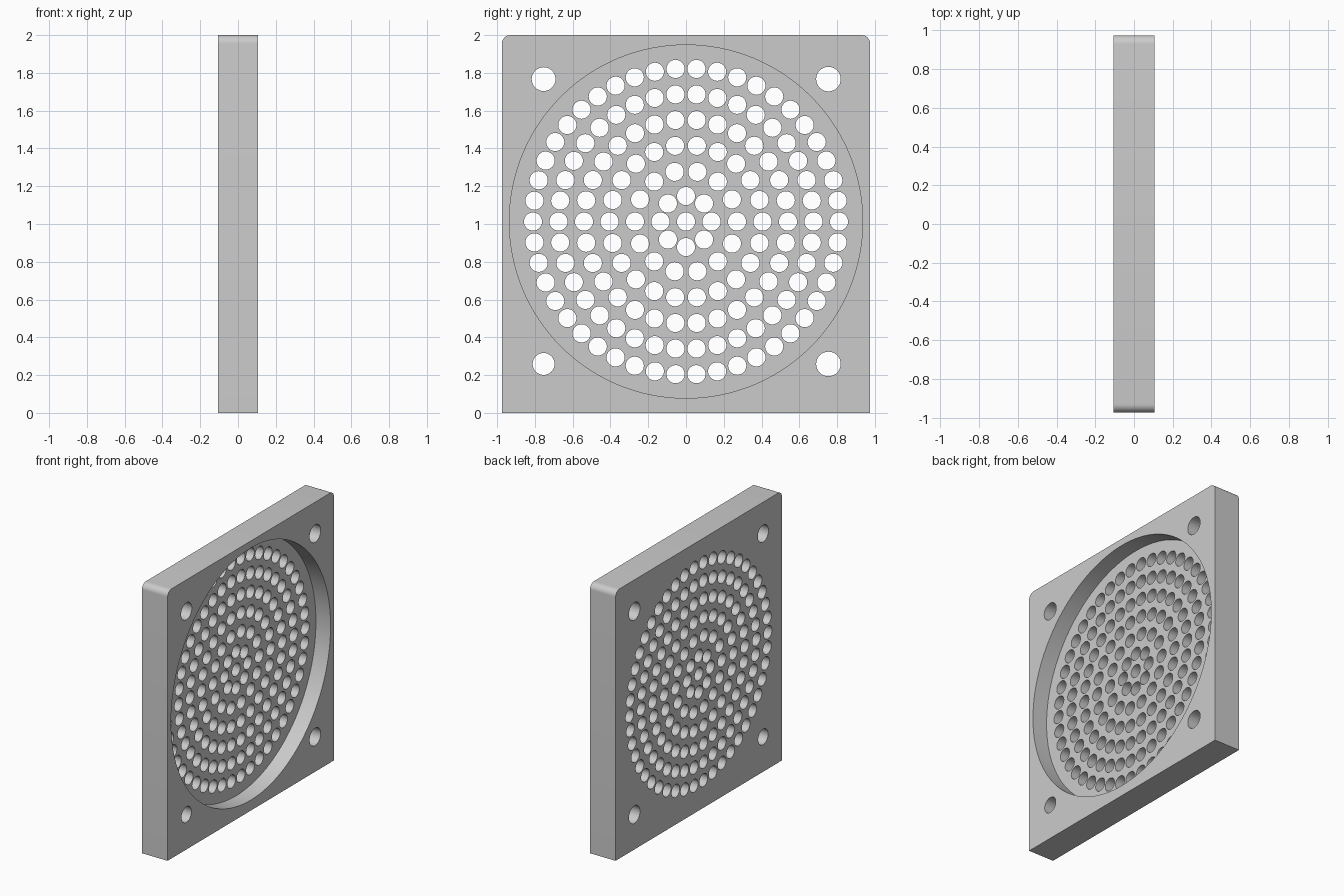
import bpy, bmesh, math
from mathutils import Matrix, Vector

cube = bpy.data.objects.get("Cube")
if cube:
    bpy.data.objects.remove(cube, do_unlink=True)

HALF_T, HALF_W, HEIGHT = 0.105, 0.975, 2.0
CORNER = 0.045
CENTRE_Z = 1.013
RECESS_R, RECESS_DEPTH = 0.935, 0.12
HOLE_R, RING_STEP = 0.048, 0.135
MOUNT = 0.754

grey = bpy.data.materials.new("light grey")
grey.use_nodes = True
grey.diffuse_color = (0.6, 0.6, 0.6, 1)
grey.node_tree.nodes["Principled BSDF"].inputs["Base Color"].default_value = (0.6, 0.6, 0.6, 1)


def finish(name, bm):
    bmesh.ops.recalc_face_normals(bm, faces=bm.faces)
    mesh = bpy.data.meshes.new(name)
    bm.to_mesh(mesh)
    bm.free()
    mesh.materials.append(grey)
    obj = bpy.data.objects.new(name, mesh)
    bpy.context.collection.objects.link(obj)
    return obj


def add_cylinder(bm, x0, x1, y, z, radius, segments):
    """Closed cylinder along x."""
    place = Matrix.Translation(((x0 + x1) / 2, y, z)) @ Matrix.Rotation(math.pi / 2, 4, 'Y')
    bmesh.ops.create_cone(bm, cap_ends=True, segments=segments, radius1=radius,
                          radius2=radius, depth=x1 - x0, matrix=place)


# Plate: square lower corners, rounded upper corners
profile = [(-HALF_W, 0), (HALF_W, 0)]
for side, start in ((1, 0), (-1, 90)):
    for i in range(9):
        a = math.radians(start + i * 90 / 8)
        profile.append((side * (HALF_W - CORNER) + CORNER * math.cos(a),
                        HEIGHT - CORNER + CORNER * math.sin(a)))
bm = bmesh.new()
face = bm.faces.new([bm.verts.new((-HALF_T, y, z)) for y, z in profile])
sweep = bmesh.ops.extrude_face_region(bm, geom=[face])
bmesh.ops.translate(bm, vec=Vector((2 * HALF_T, 0, 0)),
                    verts=[v for v in sweep["geom"] if isinstance(v, bmesh.types.BMVert)])
plate = finish("speaker_grille_plate", bm)

# Round recess cutter
bm = bmesh.new()
add_cylinder(bm, HALF_T - RECESS_DEPTH, HALF_T + 0.1, 0, CENTRE_Z, RECESS_R, 128)
recess = finish("recess_cutter", bm)

# Grille holes in concentric rings, and four mounting holes
bm = bmesh.new()
add_cylinder(bm, -0.2, 0.2, 0, CENTRE_Z, HOLE_R, 32)
for ring, count in enumerate((8, 14, 22, 30, 38, 46), 1):
    for i in range(count):
        a = math.tau * i / count
        add_cylinder(bm, -0.2, 0.2, ring * RING_STEP * math.cos(a),
                     CENTRE_Z + ring * RING_STEP * math.sin(a), HOLE_R, 32)
for sy, sz, radius in ((-1, 1, 0.063), (1, 1, 0.065), (-1, -1, 0.058), (1, -1, 0.065)):
    add_cylinder(bm, -0.2, 0.2, sy * MOUNT, CENTRE_Z + sz * MOUNT, radius, 32)
holes = finish("hole_cutter", bm)

# Cut the plate
bpy.ops.object.select_all(action='DESELECT')
plate.select_set(True)
bpy.context.view_layer.objects.active = plate
for cutter in (recess, holes):
    cutter.hide_render = True
    mod = plate.modifiers.new(cutter.name, 'BOOLEAN')
    mod.operation = 'DIFFERENCE'
    mod.solver = 'EXACT'
    mod.object = cutter
    bpy.ops.object.modifier_apply(modifier=mod.name)
    bpy.data.objects.remove(cutter, do_unlink=True)

bpy.ops.object.shade_smooth_by_angle(angle=math.radians(30))
